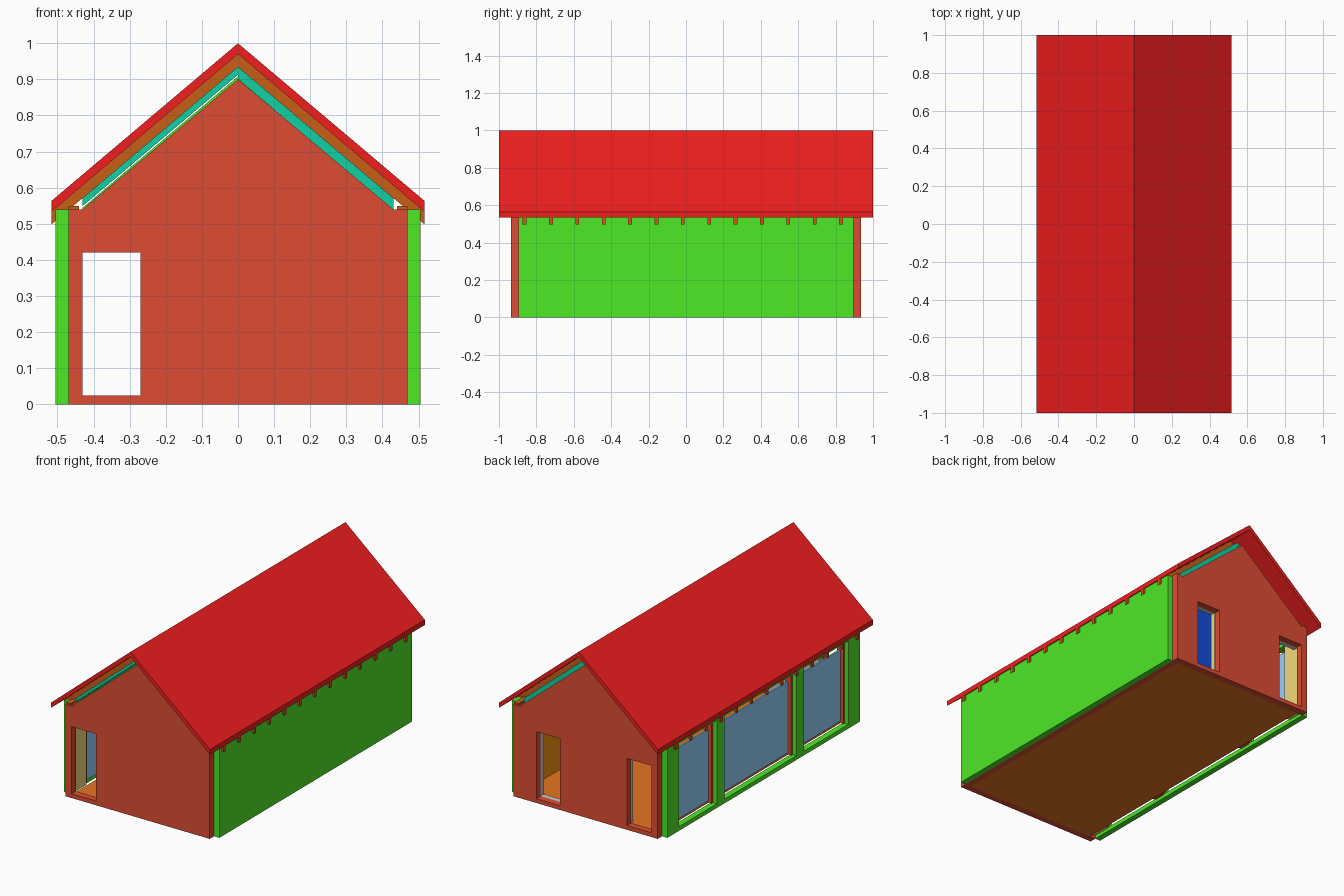
import bpy
from math import pi

if "Cube" in bpy.data.objects:
    bpy.data.objects.remove(bpy.data.objects["Cube"])


def material(name, *rgb):
    """Material from display (sRGB) colour."""
    m = bpy.data.materials.new(name)
    m.diffuse_color = (*[c / 12.92 if c <= .04 else ((c + .055) / 1.055) ** 2.4 for c in rgb], 1)
    m.use_nodes = True
    m.node_tree.nodes["Principled BSDF"].inputs["Base Color"].default_value = m.diffuse_color
    return m


RED = material("roof_red", .95, .12, .12)
BRICK = material("brick", .87, .30, .20)
GREEN = material("green", .31, .91, .15)
RAFTER = material("rafter_brown", .79, .37, .09)
TEAL = material("teal", .06, .82, .64)
FLOOR = material("floor_orange", .90, .46, .13)
LINING = material("lining_ochre", .97, .59, .06)
YELLOW = material("yellow", .96, .85, .48)
BLUE = material("blue", .10, .35, 1.0)
GLASS = material("pale_blue", .59, .82, .99)


def link(name, data, mat):
    ob = bpy.data.objects.new(name, data)
    bpy.context.collection.objects.link(ob)
    if mat:
        data.materials.append(mat)
    return ob


def box(name, x, y, z, mat=None):
    """Box from (min, max) pairs."""
    v = [(a, b, c) for a in x for b in y for c in z]
    f = [(0, 1, 3, 2), (4, 6, 7, 5), (0, 4, 5, 1), (2, 3, 7, 6), (0, 2, 6, 4), (1, 5, 7, 3)]
    me = bpy.data.meshes.new(name)
    me.from_pydata(v, [], f)
    return link(name, me, mat)


def plate(name, outlines, y0, y1, mat=None):
    """Upright plate in x-z, extruded along y; inner outlines become holes."""
    cu = bpy.data.curves.new(name, 'CURVE')
    cu.dimensions, cu.fill_mode, cu.extrude = '2D', 'BOTH', abs(y1 - y0) / 2
    for pts in outlines:
        s = cu.splines.new('POLY')
        s.points.add(len(pts) - 1)
        for p, (x, z) in zip(s.points, pts):
            p.co = (x, z, 0, 1)
        s.use_cyclic_u = True
    ob = link(name, cu, mat)
    ob.rotation_euler.x = pi / 2
    ob.location.y = (y0 + y1) / 2
    bpy.ops.object.select_all(action='DESELECT')
    ob.select_set(True)
    bpy.context.view_layer.objects.active = ob
    bpy.ops.object.convert(target='MESH')
    bpy.ops.object.shade_flat()
    return bpy.context.object


def rect(x0, x1, z0, z1):
    return [(x0, z0), (x1, z0), (x1, z1), (x0, z1)]


SLOPE = .845


def slope(name, side, top, thick, reach, y0, y1, mat=None):
    """One half of a pitched layer: apex height, vertical thickness, half width."""
    d = SLOPE * reach
    pts = [(0, top), (side * reach, top - d), (side * reach, top - d - thick), (0, top - thick)]
    return plate(name, [pts], y0, y1, mat)


# Gable walls with openings, plus inner lining
gable = [(-.47, 0), (.47, 0), (.47, .54), (.43, .54), (0, .90), (-.43, .54), (-.47, .54)]
inner = [(-.26, .02), (.435, .02), (.435, .53), (.42, .535), (0, .89), (-.42, .535), (-.435, .53),
         (-.435, .42), (-.26, .42)]
door = rect(-.43, -.27, .025, .42)
window = rect(.165, .32, .025, .42)
for tag, s, extra in (("front", -1, []), ("back", 1, [window])):
    plate(tag + "_gable", [gable, door] + extra, s * .935, s * .895, BRICK)
    plate(tag + "_lining", [inner] + extra, s * .895, s * .865)
box("window_jamb", (.16, .168), (.865, .897), (.025, .42), YELLOW)

# Roof: covering, rafters, insulation, ceiling
for tag, s in (("left", -1), ("right", 1)):
    slope(tag + "_roof", s, 1.0, .03, .517, -1, 1, RED)
    for i in range(13):
        y = -.863 + i * .141
        slope(f"{tag}_rafter_{i}", s, .97, .035, .517, y - .01, y + .01, RAFTER)
    box(tag + "_wall_plate", sorted((s * .44, s * .47)), (-.93, .93), (.54, .55), RAFTER)
slope("right_insulation", 1, .935, .034, .43, -.895, .895, TEAL)
slope("right_ceiling", 1, .901, .01, .43, -.865, .865, LINING)
slope("left_insulation", -1, .935, .022, .43, -.895, .895, TEAL)
slope("left_ceiling_board", -1, .908, .009, .43, -.895, .895, GREEN)
slope("left_ceiling", -1, .899, .01, .43, -.865, .865, BLUE)

# Solid right wall and floor
box("right_wall", (.47, .505), (-.895, .895), (0, .54), GREEN)
box("right_lining", (.435, .47), (-.865, .865), (.02, .54), LINING)
box("right_curb", (.435, .47), (-.895, .895), (0, .02), BRICK)
box("floor", (-.43, .435), (-.895, .895), (0, .02), FLOOR)

# Open left wall: sill, header, posts, jambs and glazing
X = (-.505, -.47)
box("left_sill", X, (-.895, .895), (0, .025), GREEN)
box("left_header", X, (-.895, .895), (.515, .54), GREEN)
posts = [(-.895, -.79), (-.375, -.305), (.365, .435), (.785, .895)]
for i, p in enumerate(posts):
    box(f"left_post_{i}", X, p, (.025, .515), GREEN)
    box(f"left_post_lining_{i}", (-.47, -.435), p, (.02, .54), YELLOW if i in (0, 3) else BRICK)
for i, (a, b) in enumerate(zip(posts, posts[1:])):
    y0, y1 = a[1], b[0]
    box(f"glass_{i}", (-.46, -.45), (y0, y1), (.035, .455), GLASS)
    box(f"jamb_{i}", (-.48, -.44), (y0, y0 + .012), (.025, .515), BRICK)
